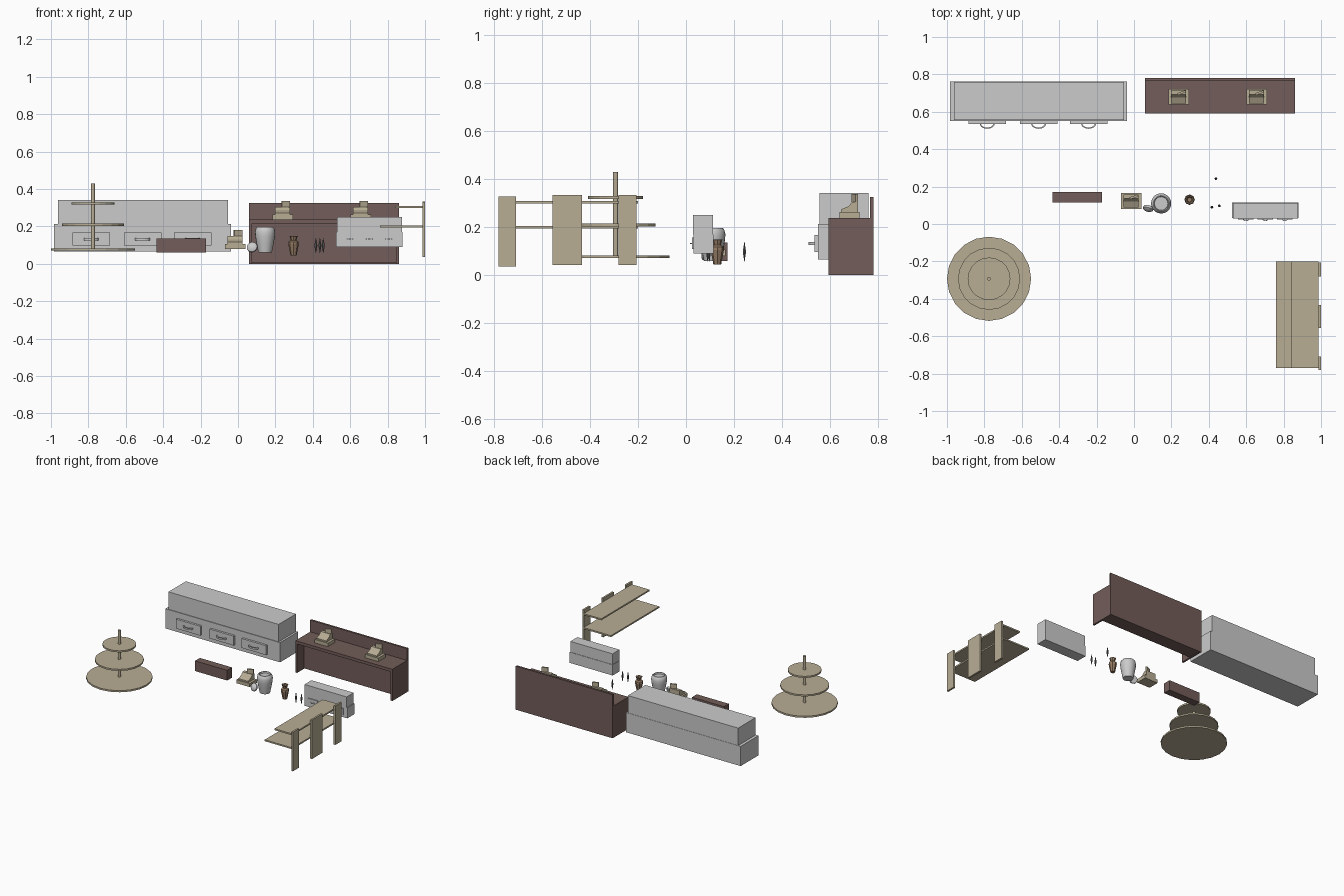
import bpy, bmesh, math

if "Cube" in bpy.data.objects:
    bpy.data.objects.remove(bpy.data.objects["Cube"])


def material(name, rgb):
    m = bpy.data.materials.new(name)
    m.diffuse_color = (*rgb, 1)
    m.use_nodes = True
    m.node_tree.nodes["Principled BSDF"].inputs["Base Color"].default_value = m.diffuse_color
    return m


WOOD = material("dark_wood", (0.17, 0.11, 0.10))
TAN = material("pale_wood", (0.48, 0.42, 0.30))
CLAY = material("clay", (0.30, 0.20, 0.13))
DARK = material("dark_grey", (0.12, 0.12, 0.12))


def finish(name, bm, mat=None):
    bmesh.ops.recalc_face_normals(bm, faces=bm.faces[:])
    me = bpy.data.meshes.new(name)
    bm.to_mesh(me)
    bm.free()
    ob = bpy.data.objects.new(name, me)
    bpy.context.collection.objects.link(ob)
    if mat:
        me.materials.append(mat)
    return ob


def box(name, xr, yr, zr, mat=None):
    bm = bmesh.new()
    bmesh.ops.create_cube(bm, size=1)
    for v in bm.verts:
        for i, r in enumerate((xr, yr, zr)):
            v.co[i] = (r[0] + r[1]) / 2 + v.co[i] * (r[1] - r[0])
    return finish(name, bm, mat)


def lathe(name, x, y, profile, sides, mat=None):
    # profile of (radius, z); ends are capped
    bm = bmesh.new()
    rings = []
    for r, z in profile:
        rings.append([bm.verts.new((x + r * math.cos(2 * math.pi * i / sides),
                                    y + r * math.sin(2 * math.pi * i / sides), z))
                      for i in range(sides)])
    for a, b in zip(rings, rings[1:]):
        for i in range(sides):
            j = (i + 1) % sides
            bm.faces.new((a[i], a[j], b[j], b[i]))
    bm.faces.new(rings[0][::-1])
    bm.faces.new(rings[-1])
    return finish(name, bm, mat)


def prism_x(name, x0, x1, profile, mat=None):
    # (y, z) outline extruded along x
    bm = bmesh.new()
    f = bm.faces.new([bm.verts.new((x0, y, z)) for y, z in profile])
    ext = bmesh.ops.extrude_face_region(bm, geom=[f])["geom"]
    bmesh.ops.translate(bm, vec=(x1 - x0, 0, 0),
                        verts=[g for g in ext if isinstance(g, bmesh.types.BMVert)])
    return finish(name, bm, mat)


def handle(name, x, y, z, w, d, t):
    # half-ring pull bulging toward the front
    bm = bmesh.new()
    n, rows = 10, []
    for i in range(n + 1):
        a = math.pi * i / n
        c, s = math.cos(a), math.sin(a)
        rows.append([bm.verts.new((x + (w - e) * c, y - (d - e) * s, z + h))
                     for e, h in ((0, -t), (0, t), (t * 1.2, t), (t * 1.2, -t))])
    for a, b in zip(rows, rows[1:]):
        for k in range(4):
            m = (k + 1) % 4
            bm.faces.new((a[k], a[m], b[m], b[k]))
    bm.faces.new(rows[0])
    bm.faces.new(rows[-1][::-1])
    return finish(name, bm)


# Large display case with three drawers
box("large_case_base", (-0.985, -0.038), (0.55, 0.762), (0.065, 0.212))
box("large_case_top", (-0.963, -0.053), (0.555, 0.76), (0.212, 0.342))
for i, x in enumerate((-0.785, -0.51, -0.243)):
    box(f"large_drawer_{i}", (x - 0.1, x + 0.1), (0.534, 0.552), (0.097, 0.167))
    handle(f"large_handle_{i}", x, 0.536, 0.132, 0.04, 0.027, 0.006)

# Small display case with three drawers
box("small_case_base", (0.525, 0.88), (0.032, 0.115), (0.09, 0.17))
box("small_case_top", (0.528, 0.877), (0.03, 0.112), (0.17, 0.25))
for i, x in enumerate((0.598, 0.702, 0.806)):
    box(f"small_drawer_{i}", (x - 0.042, x + 0.042), (0.025, 0.034), (0.108, 0.157))
    handle(f"small_handle_{i}", x, 0.027, 0.132, 0.017, 0.011, 0.003)

# Service counter: raised back, recessed front panel, end panels
box("counter_back", (0.06, 0.86), (0.765, 0.78), (0, 0.325), WOOD)
box("counter_top", (0.06, 0.86), (0.592, 0.766), (0.215, 0.237), WOOD)
box("counter_body", (0.07, 0.85), (0.672, 0.766), (0.004, 0.216), WOOD)
for n, x in (("left", 0.06), ("right", 0.846)):
    box(f"counter_side_{n}", (x, x + 0.014), (0.592, 0.766), (0, 0.216), WOOD)

# Small wooden box
box("wooden_box", (-0.435, -0.17), (0.115, 0.172), (0.06, 0.136), WOOD)


# Tills: two on the counter, one loose
def till(tag, x, y, z):
    box(f"till_base_{tag}", (x - 0.055, x + 0.055), (y - 0.042, y + 0.042), (z, z + 0.026), TAN)
    prism_x(f"till_keys_{tag}", x - 0.042, x + 0.038,
            [(y - 0.036, z + 0.026), (y + 0.036, z + 0.026), (y + 0.036, z + 0.068),
             (y + 0.012, z + 0.068), (y - 0.004, z + 0.05), (y - 0.036, z + 0.036)], TAN)
    d = box(f"till_display_{tag}", (-0.023, 0.023), (-0.006, 0.006), (0, 0.032), TAN)
    d.location = (x + 0.015, y + 0.022, z + 0.068)
    d.rotation_euler.z = math.radians(20)


till("left", 0.24, 0.68, 0.237)
till("right", 0.657, 0.68, 0.237)
till("loose", -0.015, 0.123, 0.08)

# Three-tier round display table
TX, TY = -0.775, -0.293
for i, (r, z) in enumerate(((0.225, 0.071), (0.166, 0.203), (0.114, 0.317))):
    lathe(f"round_tier_{i}", TX, TY, [(r, z), (r, z + 0.012)], 20, TAN)
lathe("tier_pole", TX, TY, [(0.01, 0.072), (0.01, 0.43)], 12, TAN)

# Wall shelf with three uprights
for i, (y0, y1, z0) in enumerate(((-0.78, -0.708, 0.037), (-0.556, -0.432, 0.043), (-0.28, -0.205, 0.043))):
    box(f"shelf_upright_{i}", (0.986, 1.0), (y0, y1), (z0, z0 + 0.291), TAN)
box("shelf_upper", (0.84, 0.987), (-0.77, -0.2), (0.298, 0.309), TAN)
box("shelf_lower", (0.76, 0.987), (-0.77, -0.2), (0.194, 0.205), TAN)

# Grey urn with its lid leaning beside it
lathe("urn", 0.145, 0.11,
      [(0.036, 0.06), (0.039, 0.075), (0.046, 0.11), (0.052, 0.145), (0.054, 0.17),
       (0.05, 0.188), (0.042, 0.197), (0.038, 0.197), (0.036, 0.185)], 20)
lid = lathe("urn_lid", 0, 0, [(0.026, -0.012), (0.029, -0.006), (0.028, 0.002), (0.018, 0.009), (0.006, 0.013)], 16)
lid.location = (0.075, 0.08, 0.09)
lid.rotation_euler = (math.radians(68), 0, math.radians(-15))

# Clay vase
lathe("clay_vase", 0.297, 0.13,
      [(0.016, 0.044), (0.019, 0.06), (0.024, 0.085), (0.028, 0.105), (0.026, 0.118),
       (0.015, 0.126), (0.02, 0.145), (0.024, 0.149), (0.017, 0.146), (0.012, 0.128)], 8, CLAY)

# Thin crystals
for i, (x, y) in enumerate(((0.438, 0.243), (0.416, 0.09), (0.456, 0.097))):
    lathe(f"crystal_{i}", x, y, [(0.0008, 0.057), (0.008, 0.098), (0.0008, 0.138)], 6, DARK)

# Soften only the round pots
for ob in bpy.data.objects:
    ob.select_set(ob.name in ("urn", "urn_lid"))
bpy.context.view_layer.objects.active = bpy.data.objects["urn"]
bpy.ops.object.shade_smooth_by_angle(angle=math.radians(30))
